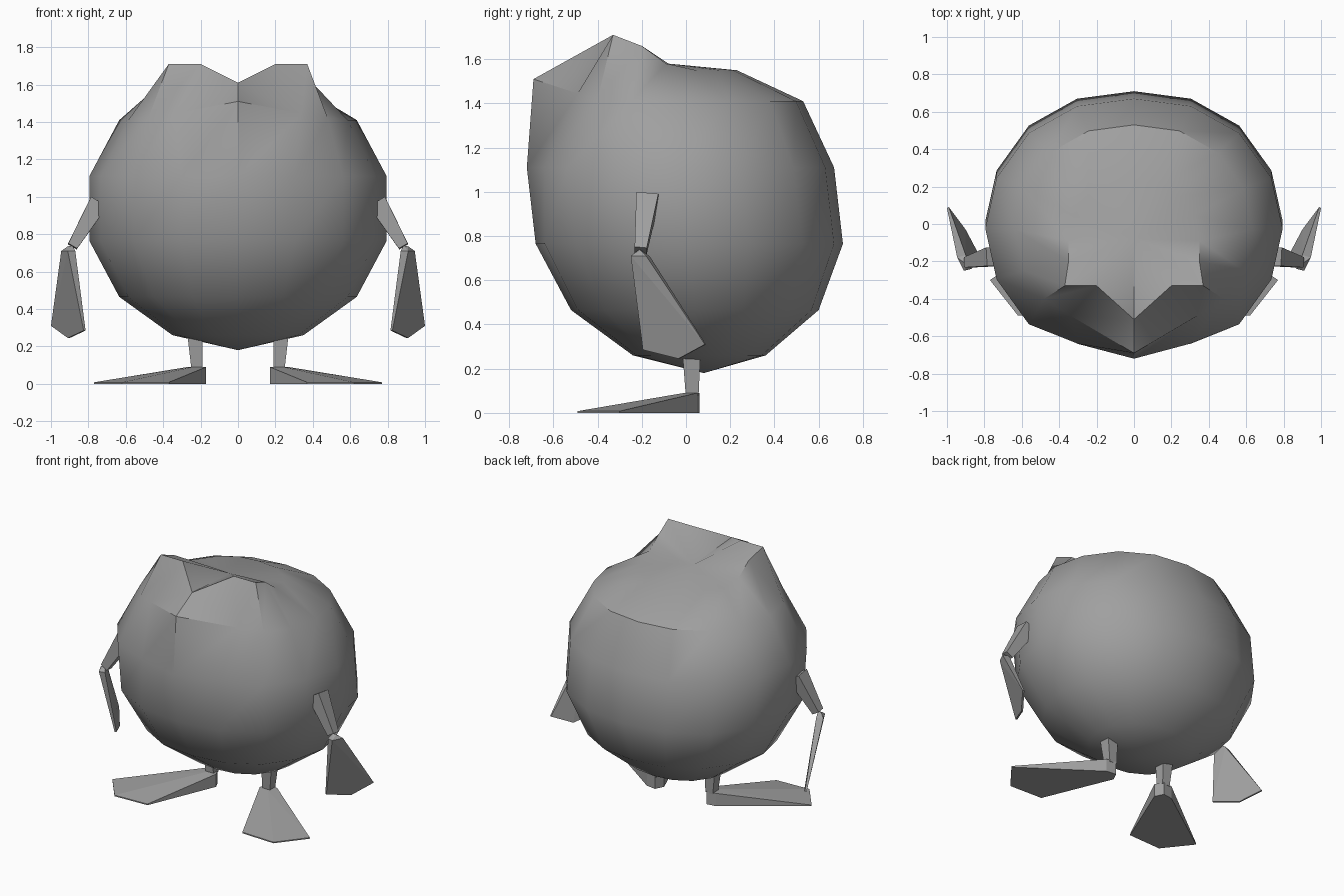
import bpy, bmesh, math
from mathutils import Vector

if "Cube" in bpy.data.objects:
    bpy.data.objects.remove(bpy.data.objects["Cube"])

grey = bpy.data.materials.new("plain grey")
grey.diffuse_color = (0.35, 0.35, 0.35, 1)
grey.use_nodes = True
grey.node_tree.nodes["Principled BSDF"].inputs["Base Color"].default_value = grey.diffuse_color


def finish(bm, name, smooth=None):
    bmesh.ops.recalc_face_normals(bm, faces=bm.faces)
    mesh = bpy.data.meshes.new(name)
    bm.to_mesh(mesh)
    bm.free()
    mesh.materials.append(grey)
    ob = bpy.data.objects.new(name, mesh)
    bpy.context.collection.objects.link(ob)
    if smooth:
        bpy.ops.object.select_all(action='DESELECT')
        ob.select_set(True)
        bpy.context.view_layer.objects.active = ob
        bpy.ops.object.shade_smooth_by_angle(angle=math.radians(smooth))
    return ob


def hull(name, points, side):
    """Faceted solid around a few points, mirrored by side."""
    bm = bmesh.new()
    for x, y, z in points:
        bm.verts.new((x * side, y, z))
    bmesh.ops.convex_hull(bm, input=bm.verts)
    return finish(bm, name)


def box_section(centre, axis, w):
    """Four corners of a square section across an axis."""
    c, a = Vector(centre), Vector(axis).normalized()
    u = a.cross(Vector((0, 1, 0))).normalized()
    v = a.cross(u)
    return [c + (u * i + v * j) * w / 2 for i in (-1, 1) for j in (-1, 1)]


def strut(name, p, q, wp, wq, side):
    d = Vector(q) - Vector(p)
    hull(name, box_section(p, d, wp) + box_section(q, d, wq), side)


# Body: rings of (z, half width, y centre, half depth)
rings = [(0.26, 0.35, 0.06, 0.30), (0.465, 0.635, 0.04, 0.56),
         (0.765, 0.795, 0.015, 0.695), (1.11, 0.795, -0.025, 0.695),
         (1.41, 0.635, -0.03, 0.56), (1.55, 0.35, -0.07, 0.30)]
# Brow: moved points, keyed by ring and step away from the front
brow = {(3, 1): (0.30, -0.64, 1.11), (4, 0): (0, -0.69, 1.51),
        (4, 1): (0.34, -0.49, 1.445), (4, 2): (0.48, -0.40, 1.42),
        (5, 0): (0, -0.51, 1.61), (5, 1): (0.20, -0.33, 1.71),
        (5, 2): (0.37, -0.33, 1.71), (5, 3): (0.35, -0.20, 1.66),
        (5, 4): (0.35, -0.09, 1.58)}
N = 16
bm = bmesh.new()
grid = []
for i, (z, rx, cy, ry) in enumerate(rings):
    row = []
    for j in range(N):
        a = 2 * math.pi * j / N
        k = 1 + 0.04 * math.sin(2 * a) ** 2
        co = (rx * math.sin(a), cy - ry * k * math.cos(a), z)
        step = min(j, N - j)
        if (i, step) in brow:
            x, y, h = brow[i, step]
            co = (x if j <= N // 2 else -x, y, h)
        row.append(bm.verts.new(co))
    grid.append(row)
bottom = bm.verts.new((0, 0.08, 0.18))
top = bm.verts.new((0, -0.08, 1.58))
for j in range(N):
    n = (j + 1) % N
    bm.faces.new((bottom, grid[0][n], grid[0][j]))
    bm.faces.new((top, grid[-1][j], grid[-1][n]))
    for i in range(len(rings) - 1):
        a, b, c, d = grid[i][j], grid[i][n], grid[i + 1][n], grid[i + 1][j]
        if i == 4 and j == 0:          # brow front folds from the valley outwards
            bm.faces.new((a, b, d))
            bm.faces.new((b, c, d))
        elif i == 4 and j == N - 1:
            bm.faces.new((a, b, c))
            bm.faces.new((a, c, d))
        else:
            bm.faces.new((a, b, c, d))
finish(bm, "body", 38)

for side, tag in ((1, "right"), (-1, "left")):
    # Arm and flat three-pointed hand
    strut("upper_arm_" + tag, (0.745, -0.175, 0.97), (0.885, -0.205, 0.735),
          0.10, 0.055, side)
    hull("hand_" + tag, [(0.87, -0.24, 0.71), (0.91, -0.25, 0.71),
                         (0.945, -0.18, 0.71), (0.90, -0.165, 0.71),
                         (0.885, -0.21, 0.74), (0.91, -0.205, 0.735),
                         (0.815, -0.19, 0.285), (0.825, -0.195, 0.285),
                         (0.90, -0.03, 0.245), (0.91, -0.035, 0.245),
                         (0.99, 0.09, 0.31), (1.0, 0.085, 0.31)], side)
    # Leg
    strut("leg_" + tag, (0.23, 0.025, 0.26), (0.22, 0.028, 0.08),
          0.08, 0.058, side)
    # Splayed foot, thin towards the toes
    heel = [(0.17, 0.0), (0.20, 0.06), (0.27, 0.05), (0.24, -0.01)]
    toes = [(0.37, -0.48), (0.62, -0.49), (0.77, -0.30)]
    hull("foot_" + tag,
         [(x, y, z) for x, y in heel for z in (0, 0.09)] +
         [(x, y, z) for x, y in toes for z in (0, 0.008)], side)
